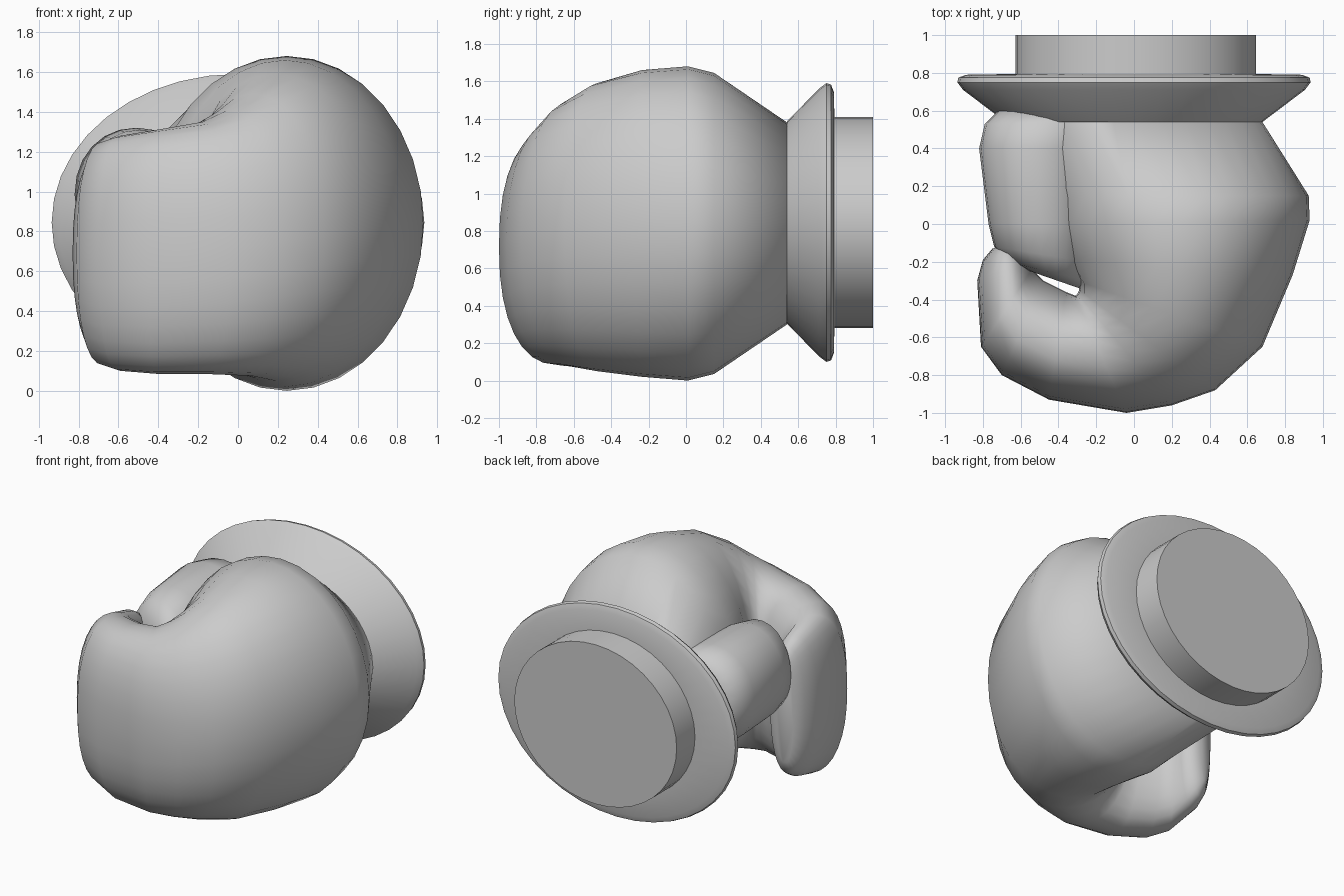
import bpy, bmesh
from math import sin, cos, pi, radians
from mathutils import Vector

if "Cube" in bpy.data.objects:
    bpy.data.objects.remove(bpy.data.objects["Cube"])


def loft(name, stations, sides=32, angle=50):
    """Skin rounded sections: (inner x, y), (outer x, y), z low, z high, squareness."""
    bm = bmesh.new()
    rings = []
    for a, b, lo, hi, p in stations:
        a, b = Vector(a), Vector(b)
        mid, half = (a + b) / 2, (b - a) / 2
        ring = []
        for i in range(sides):
            c, s = cos(2 * pi * i / sides), sin(2 * pi * i / sides)
            u = abs(c) ** (2 / p) * (1 if c > 0 else -1)
            v = abs(s) ** (2 / p) * (1 if s > 0 else -1)
            q = mid + half * u
            ring.append(bm.verts.new((q.x, q.y, (lo + hi) / 2 + (hi - lo) / 2 * v)))
        rings.append(ring)
    for r, t in zip(rings, rings[1:]):
        for i in range(sides):
            j = (i + 1) % sides
            bm.faces.new((r[i], r[j], t[j], t[i]))
    bm.faces.new(rings[0])
    bm.faces.new(rings[-1])
    bmesh.ops.recalc_face_normals(bm, faces=bm.faces)
    me = bpy.data.meshes.new(name)
    bm.to_mesh(me)
    bm.free()
    ob = bpy.data.objects.new(name, me)
    bpy.context.collection.objects.link(ob)
    bpy.ops.object.select_all(action='DESELECT')
    ob.select_set(True)
    bpy.context.view_layer.objects.active = ob
    bpy.ops.object.shade_smooth_by_angle(angle=radians(angle))
    return ob


def disc(y, rx, rz, cx=0.0):
    return ((cx - rx, y), (cx + rx, y), 0.845 - rz, 0.845 + rz, 2)


# Palm sweeping round the front into the curled fingers
loft("palm_and_fingers", [
    ((-.64, .54), (.68, .54), .30, 1.38, 2),
    ((-.46, .15), (.925, .15), .035, 1.645, 2),
    ((-.44, .00), (.93, .02), .00, 1.68, 2),
    ((-.37, -.20), (.84, -.27), .02, 1.66, 2),
    ((-.30, -.30), (.68, -.65), .05, 1.59, 2.05),
    ((-.29, -.35), (.43, -.88), .075, 1.49, 2.1),
    ((-.30, -.37), (.20, -.96), .08, 1.41, 2.2),
    ((-.31, -.38), (-.04, -1.0), .085, 1.35, 2.3),
    ((-.36, -.36), (-.45, -.93), .085, 1.31, 2.4),
    ((-.48, -.30), (-.70, -.80), .10, 1.28, 2.4),
    ((-.54, -.24), (-.81, -.65), .13, 1.25, 2.3),
    ((-.54, -.18), (-.83, -.30), .19, 1.19, 2.3),
    ((-.57, -.13), (-.80, -.19), .24, 1.14, 2.2),
    ((-.64, -.10), (-.75, -.13), .33, 1.05, 2.2),
], angle=60)

# Thumb lying along the side of the palm
loft("thumb", [
    ((-.72, .60), (-.15, .60), .72, 1.22, 2.1),
    ((-.79, .53), (-.18, .54), .67, 1.30, 2.1),
    ((-.82, .40), (-.20, .40), .65, 1.32, 2.1),
    ((-.77, .00), (-.22, .00), .64, 1.31, 2.1),
    ((-.74, -.12), (-.24, -.20), .66, 1.27, 2.1),
    ((-.67, -.20), (-.25, -.30), .71, 1.20, 2),
    ((-.55, -.25), (-.29, -.34), .81, 1.08, 2),
], sides=24, angle=60)

# Flared cuff
loft("cuff", [disc(.54, .68, .54), disc(.71, .905, .715), disc(.75, .935, .745),
              disc(.775, .93, .738), disc(.79, .89, .70), disc(.795, .60, .53)], sides=40, angle=35)

# Wrist stub
loft("wrist", [disc(.74, .637, .565, .01), disc(1.0, .637, .565, .01)], sides=40, angle=35)
